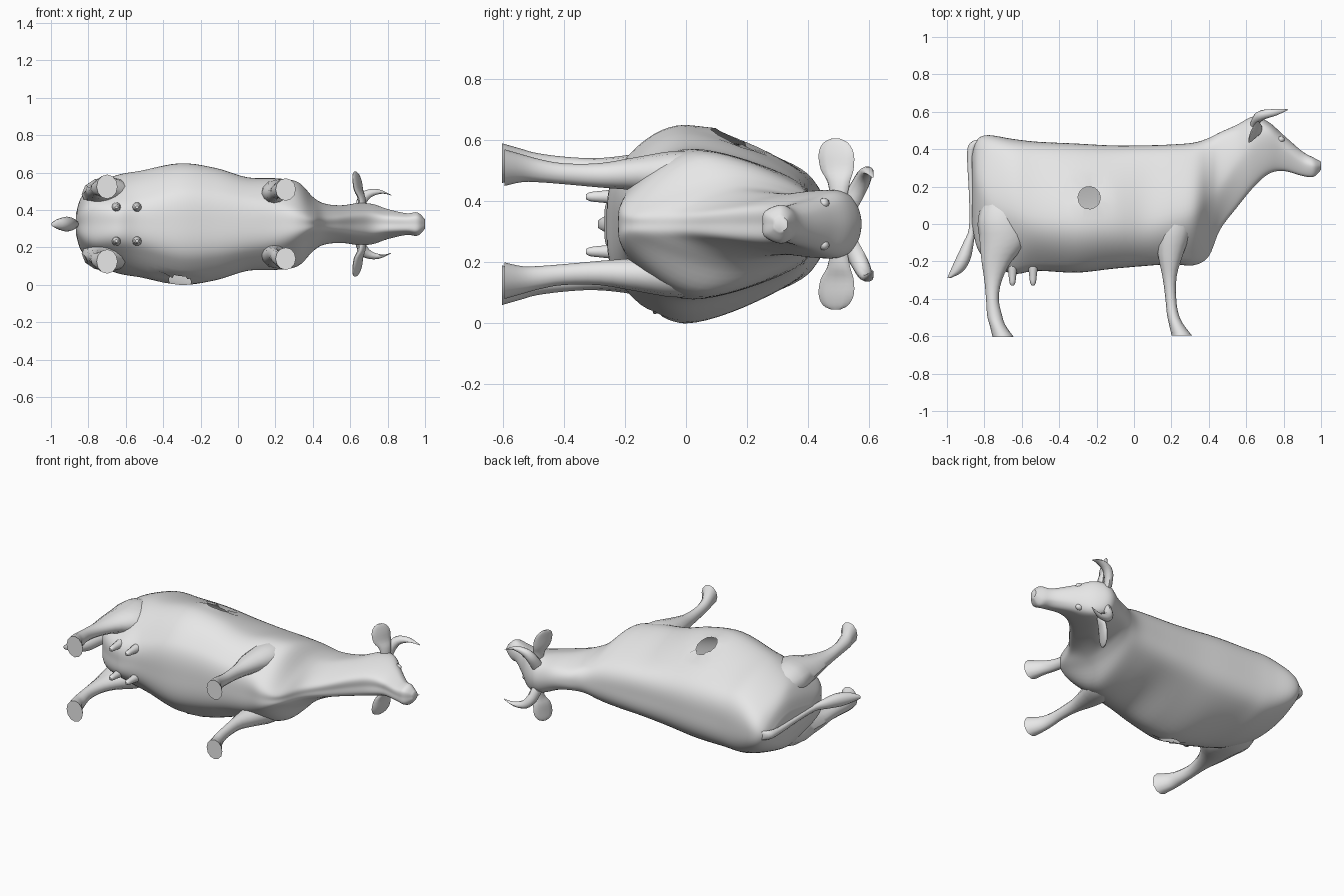
import bpy, bmesh, math
from mathutils import Vector

if "Cube" in bpy.data.objects:
    bpy.data.objects.remove(bpy.data.objects["Cube"])

# The animal lies on its side: x = nose, y = back, z = sideways
MID = 0.325
X, Y, W = Vector((1, 0, 0)), Vector((0, 1, 0)), Vector((0, 0, 1))
hide = bpy.data.materials.new("light_grey")
hide.diffuse_color = (0.8, 0.8, 0.8, 1)
hide.use_nodes = True
hide.node_tree.nodes["Principled BSDF"].inputs["Base Color"].default_value = hide.diffuse_color


def spline(a, b, c, d, t):
    return 0.5 * (2 * b + (c - a) * t + (2 * a - 5 * b + 4 * c - d) * t * t
                  + (3 * b - a - 3 * c + d) * t ** 3)


def smooth_closed(pts, steps):
    n = len(pts)
    return [spline(pts[i - 1], pts[i], pts[(i + 1) % n], pts[(i + 2) % n], k / steps)
            for i in range(n) for k in range(steps)]


def smooth_rings(rings, steps):
    out, last = [], len(rings) - 1
    for i in range(last):
        four = [rings[max(i - 1, 0)], rings[i], rings[i + 1], rings[min(i + 2, last)]]
        for k in range(steps):
            out.append([spline(*p, k / steps) for p in zip(*four)])
    return out + [rings[-1]]


def finish(bm, name, angle=45):
    bmesh.ops.recalc_face_normals(bm, faces=bm.faces[:])
    mesh = bpy.data.meshes.new(name)
    bm.to_mesh(mesh)
    bm.free()
    mesh.materials.append(hide)
    ob = bpy.data.objects.new(name, mesh)
    bpy.context.collection.objects.link(ob)
    ob.location.z = MID
    bpy.ops.object.select_all(action='DESELECT')
    ob.select_set(True)
    bpy.context.view_layer.objects.active = ob
    bpy.ops.object.shade_smooth_by_angle(angle=math.radians(angle))
    return ob


def loft(rings, steps):
    bm = bmesh.new()
    rows = [[bm.verts.new(p) for p in r] for r in smooth_rings(rings, steps)]
    n = len(rows[0])
    for a, b in zip(rows, rows[1:]):
        for i in range(n):
            bm.faces.new((a[i], a[(i + 1) % n], b[(i + 1) % n], b[i]))
    bm.faces.new(rows[0])
    bm.faces.new(rows[-1][::-1])
    return bm


def tube(name, sections, side, u, v, sides=12, steps=3):
    """Sections are (x, y, sideways, radius along u, radius along v)."""
    rings = []
    for x, y, w, ru, rv in sections:
        c = Vector((x, y, w * side))
        rings.append([c + u * ru * math.cos(2 * math.pi * i / sides)
                      + v * rv * math.sin(2 * math.pi * i / sides) for i in range(sides)])
    finish(loft(rings, steps), name)


def ellipsoid(name, centre, radii, segments=16):
    bm = bmesh.new()
    bmesh.ops.create_uvsphere(bm, u_segments=segments, v_segments=segments // 2, radius=1)
    for vert in bm.verts:
        vert.co = Vector(centre) + Vector([a * b for a, b in zip(vert.co, radii)])
    finish(bm, name)


# Trunk, udder, neck and head: x, top, widest height, bottom, upper / widest / lower half width
SECTIONS = [
    (-.865, .38, .22, .00, .03, .06, .03),
    (-.84, .45, .20, -.12, .075, .14, .08),
    (-.78, .475, .12, -.20, .12, .205, .12),
    (-.65, .455, .05, -.265, .175, .26, .12),
    (-.52, .44, .01, -.25, .18, .285, .14),
    (-.31, .43, .00, -.26, .18, .325, .19),
    (-.12, .42, .00, -.24, .165, .30, .18),
    (.05, .42, .00, -.225, .15, .25, .15),
    (.20, .425, .03, -.215, .14, .245, .13),
    (.32, .435, .06, -.22, .125, .225, .09),
    (.40, .46, .14, -.17, .09, .145, .05),
    (.46, .49, .20, -.03, .07, .11, .045),
    (.55, .53, .32, .09, .07, .10, .05),
    (.64, .575, .42, .20, .09, .11, .06),
    (.72, .545, .44, .27, .09, .105, .06),
    (.80, .475, .40, .285, .06, .08, .045),
    (.90, .388, .33, .258, .038, .058, .037),
    (.96, .355, .31, .253, .04, .062, .04),
    (1.0, .333, .31, .29, .015, .025, .015),
]
rings = []
for x, top, mid, bot, wt, wm, wb in SECTIONS:
    h = top - bot
    half = [(wt, top - .1 * h), (wm, mid), (wb, bot + .06 * h)]
    pts = [(0, top)] + half + [(0, bot)] + [(-w, y) for w, y in half[::-1]]
    rings.append(smooth_closed([Vector((x, y, w)) for w, y in pts], 10))
body = loft(rings, 5)

# Round openings through the skin on each flank
for side, hx, hy in ((1, -.24, .14), (-1, -.31, -.06)):
    def offset(vert):
        return Vector((vert.co.x - hx, vert.co.y - hy))
    inside = [v for v in body.verts if v.co.z * side > 0 and offset(v).length < .05]
    bmesh.ops.delete(body, geom=inside, context='VERTS')
    for v in body.verts:
        if v.is_boundary and v.co.z * side > 0:
            d = offset(v).normalized() * .06
            v.co.x, v.co.y = hx + d.x, hy + d.y
finish(body, "body")

for side, label in ((1, "upper"), (-1, "lower")):
    # Legs with hooves
    tube("hind_leg_" + label, [
        (-.70, .16, .14, .09, .07), (-.70, .03, .155, .135, .095),
        (-.695, -.09, .165, .13, .08), (-.735, -.20, .175, .08, .05),
        (-.753, -.30, .178, .047, .038), (-.757, -.40, .185, .034, .036),
        (-.745, -.49, .193, .040, .040), (-.73, -.54, .197, .042, .050),
        (-.70, -.603, .20, .056, .065)], side, X, W)
    tube("front_leg_" + label, [
        (.22, .14, .15, .09, .07), (.215, -.02, .165, .095, .075),
        (.195, -.16, .165, .068, .055), (.19, -.28, .16, .038, .04),
        (.197, -.40, .165, .029, .034), (.207, -.48, .175, .031, .038),
        (.225, -.535, .183, .038, .045), (.255, -.595, .185, .054, .060)], side, X, W)
    # Ears tilted forward, horns and eyes
    tube("ear_" + label, [
        (.665, .50, .09, .020, .03), (.66, .50, .14, .018, .04),
        (.645, .495, .18, .015, .058), (.637, .492, .23, .012, .062),
        (.63, .49, .265, .008, .045), (.627, .49, .28, .003, .015)],
        side, Vector((.93, -.36, 0)), Vector((.36, .93, 0)))
    tube("horn_" + label, [
        (.645, .53, .06, .034, .034), (.66, .565, .12, .032, .03),
        (.695, .585, .162, .026, .026), (.76, .597, .175, .017, .018),
        (.82, .611, .155, .003, .004)],
        side, Y, Vector((1, 0, -side)).normalized(), 10)
    ellipsoid("eye_" + label, (.78, .452, .068 * side), (.026, .018, .018), 12)
    # Teats
    for i, tx in enumerate((-.65, -.54)):
        tube(f"teat_{label}_{i}", [
            (tx, -.20, .09, .03, .03), (tx, -.27, .09, .021, .021),
            (tx, -.312, .09, .016, .016), (tx, -.328, .09, .008, .008)], side, X, W, 10)

# Tail ending in a tuft
tube("tail", [
    (-.82, .45, 0, .03, .03), (-.860, .42, 0, .026, .026), (-.876, .34, 0, .016, .02),
    (-.868, .15, 0, .014, .016), (-.866, -.02, 0, .016, .018), (-.885, -.10, 0, .028, .03),
    (-.915, -.19, 0, .04, .04), (-.95, -.255, 0, .034, .03),
    (-.988, -.288, 0, .010, .012)], 1, X, W)
